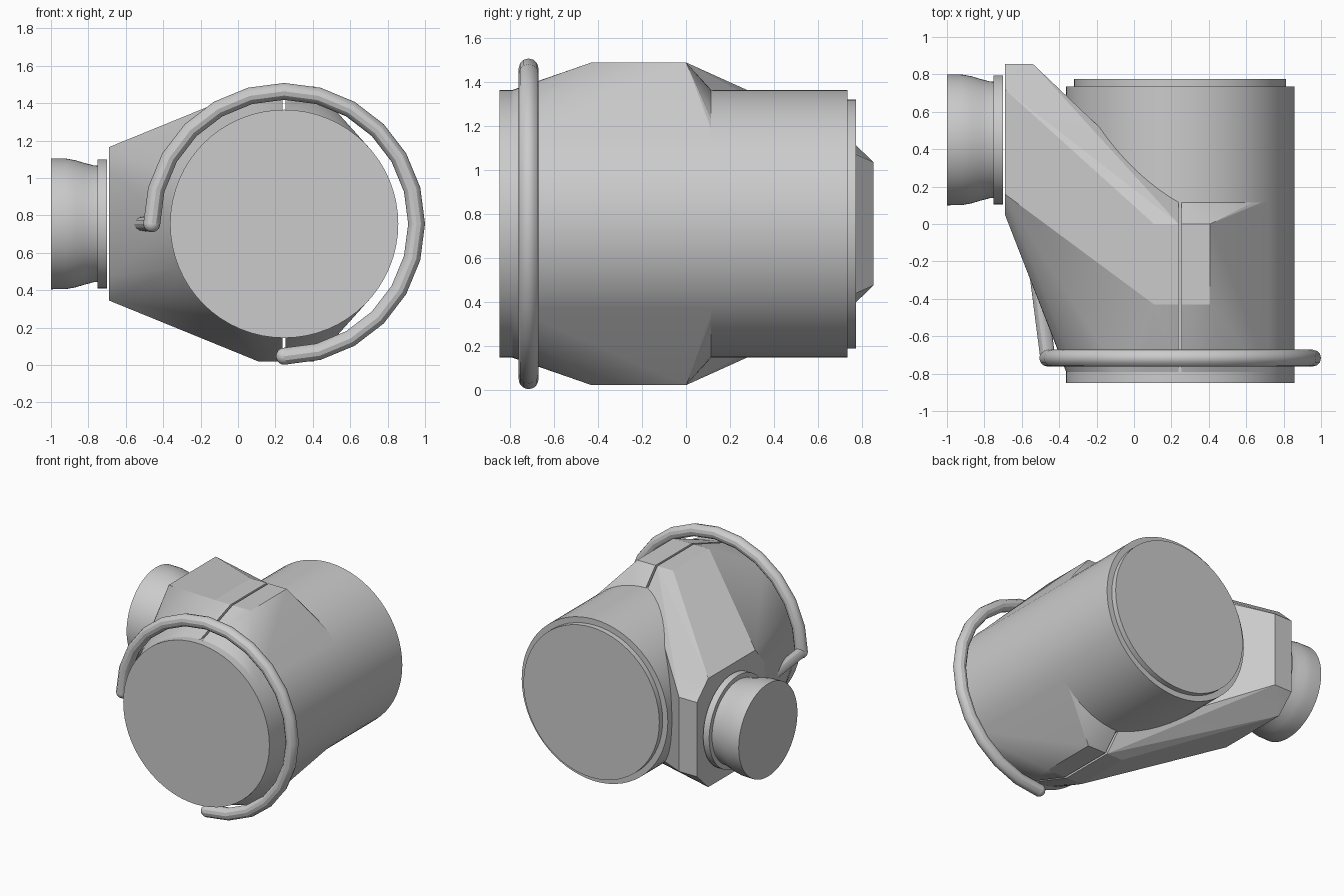
import bpy, bmesh, math
from mathutils import Vector

if "Cube" in bpy.data.objects:
    bpy.data.objects.remove(bpy.data.objects["Cube"], do_unlink=True)

grey = bpy.data.materials.new("plain_grey")
grey.use_nodes = True
grey.diffuse_color = (0.6, 0.6, 0.6, 1)
grey.node_tree.nodes["Principled BSDF"].inputs["Base Color"].default_value = (0.6, 0.6, 0.6, 1)

XC, ZC, R = 0.247, 0.755, 0.61      # main barrel axis and radius
SEG = 64


def finish(obj, angle):
    obj.data.materials.append(grey)
    bpy.ops.object.select_all(action='DESELECT')
    obj.select_set(True)
    bpy.context.view_layer.objects.active = obj
    bpy.ops.object.shade_smooth_by_angle(angle=math.radians(angle))


def mesh_object(name, bm, angle=30):
    bmesh.ops.recalc_face_normals(bm, faces=bm.faces)
    mesh = bpy.data.meshes.new(name)
    bm.to_mesh(mesh)
    bm.free()
    obj = bpy.data.objects.new(name, mesh)
    bpy.context.collection.objects.link(obj)
    finish(obj, angle)
    return obj


def lathe(name, profile, axis, centre):
    """Capped solid of revolution; profile is (distance along axis, radius)."""
    bm = bmesh.new()
    rings = []
    for d, r in profile:
        ring = []
        for i in range(SEG):
            a = math.tau * i / SEG
            u, w = r * math.cos(a), r * math.sin(a)
            co = (d, centre + u, ZC + w) if axis == 'X' else (centre + u, d, ZC + w)
            ring.append(bm.verts.new(co))
        rings.append(ring)
    for a, b in zip(rings, rings[1:]):
        for i in range(SEG):
            j = (i + 1) % SEG
            bm.faces.new((a[i], a[j], b[j], b[i]))
    bm.faces.new(rings[0])
    bm.faces.new(rings[-1])
    return mesh_object(name, bm)


def hull(name, points):
    bm = bmesh.new()
    for p in points:
        bm.verts.new(p)
    out = bmesh.ops.convex_hull(bm, input=bm.verts)
    loose = {g for g in out["geom_interior"] + out["geom_unused"]
             if isinstance(g, bmesh.types.BMVert)}
    bmesh.ops.delete(bm, geom=list(loose), context='VERTS')
    bmesh.ops.dissolve_limit(bm, angle_limit=0.01, verts=bm.verts, edges=bm.edges)
    return mesh_object(name, bm, 14)


def clamp_half(side):
    """Half of the clamp: half-rings on the barrel plus raised top and bottom pads."""
    gap = 0.008
    pts = []
    for y in (-0.79, 0.115):
        for i in range(SEG):
            a = math.tau * i / SEG
            if side * math.cos(a) > 0.02:
                pts.append((XC + R * math.cos(a), y, ZC + R * math.sin(a)))
        for s in (-1, 1):
            pts.append((XC + side * gap, y, ZC + s * R))
    for s in (-1, 1):
        for dx in (gap, 0.16 if side > 0 else 0.14):
            for y in (-0.43, 0.0):
                pts.append((XC + side * dx, y, ZC + s * 0.735))
    return pts


# Main barrel with stepped back cap
lathe("main_barrel", [(-0.85, R), (0.735, R), (0.735, 0.567), (0.775, 0.567)], 'Y', XC)

# Side port: flange and flared pipe
lathe("port_flange", [(-0.70, 0.345), (-0.75, 0.345)], 'X', 0.45)
lathe("port_pipe", [(-0.74, 0.31), (-0.77, 0.312), (-0.82, 0.325), (-0.87, 0.34),
                    (-0.92, 0.349), (-1.0, 0.35)], 'X', 0.45)

# Clamp halves, the right one stretched out to an octagonal port plate
hull("left_clamp", clamp_half(1))
plate = []
for s in (-1, 1):
    plate += [(-0.69, y, ZC + s * h) for y, h in
              ((0.05, 0.28), (0.16, 0.41), (0.72, 0.41), (0.855, 0.28))]
    plate.append((-0.54, 0.855, ZC + s * 0.28))
hull("right_branch_body", clamp_half(-1) + plate)


# Bail handle: three-quarter loop and a short arm back to the body
def tube(name, points, radius):
    curve = bpy.data.curves.new(name, 'CURVE')
    curve.dimensions = '3D'
    curve.bevel_depth = radius
    curve.bevel_resolution = 4
    curve.use_fill_caps = True
    spline = curve.splines.new('POLY')
    spline.points.add(len(points) - 1)
    for sp, p in zip(spline.points, points):
        sp.co = (*p, 1)
    obj = bpy.data.objects.new(name, curve)
    bpy.context.collection.objects.link(obj)
    bpy.ops.object.select_all(action='DESELECT')
    obj.select_set(True)
    bpy.context.view_layer.objects.active = obj
    bpy.ops.object.convert(target='MESH')
    obj = bpy.context.view_layer.objects.active
    obj.name = name
    obj.data.materials.clear()
    finish(obj, 30)


TUBE, LOOP, HY = 0.045, 0.708, -0.717
loop = []
for i in range(19):
    a = math.radians(-90 + 15 * i)
    loop.append(Vector((XC + LOOP * math.cos(a), HY, ZC + LOOP * math.sin(a))))
tube("handle_loop", loop, TUBE)
tube("handle_arm", [loop[-1], Vector((-0.525, -0.22, ZC))], 0.04)
for name, p in (("handle_tip", loop[0]), ("handle_elbow", loop[-1])):
    bm = bmesh.new()
    bmesh.ops.create_uvsphere(bm, u_segments=16, v_segments=10, radius=TUBE)
    bmesh.ops.translate(bm, verts=bm.verts, vec=p)
    mesh_object(name, bm, 40)
